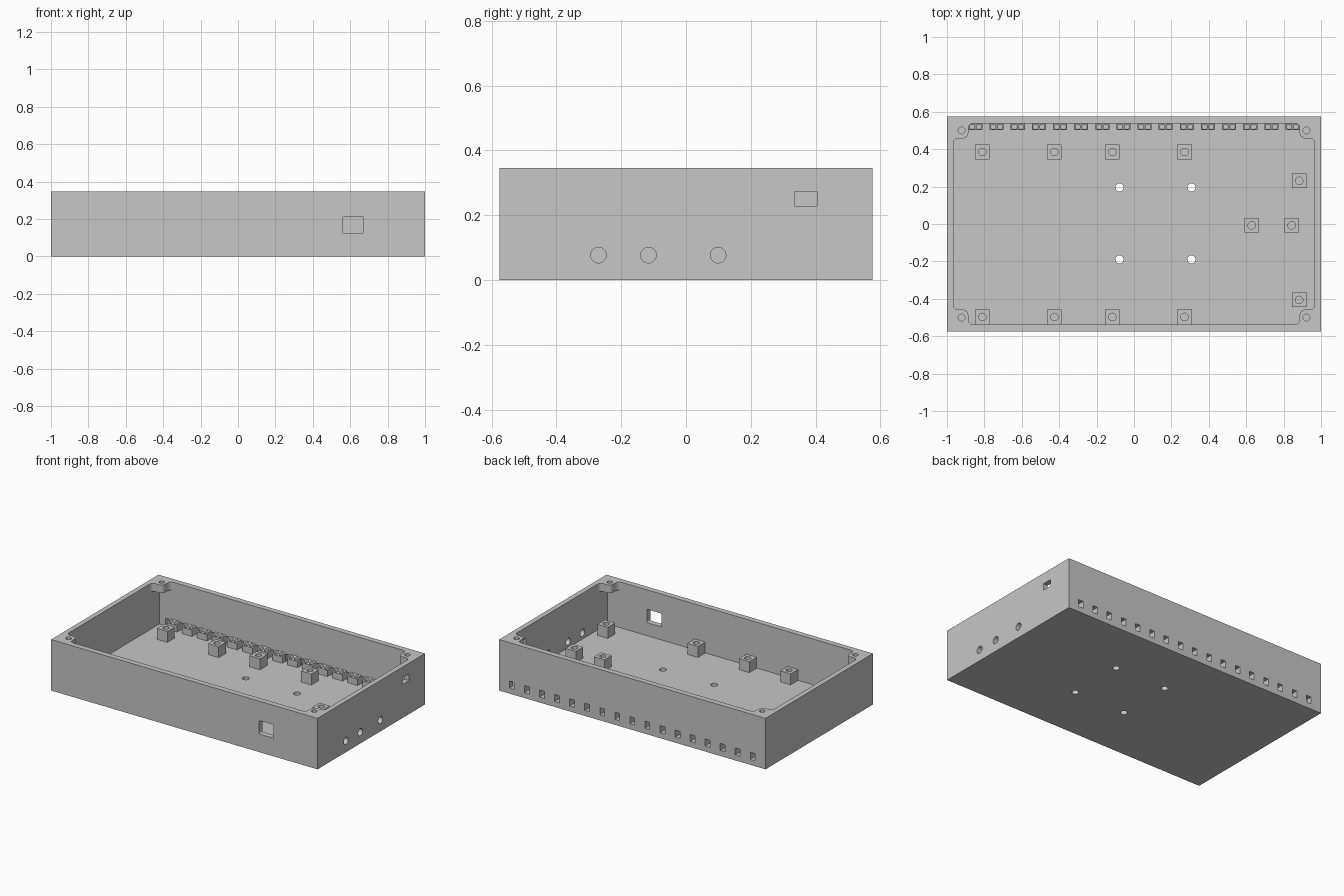
import bpy, bmesh
from math import sin, cos, pi, radians
from mathutils import Matrix, Vector

if "Cube" in bpy.data.objects:
    bpy.data.objects.remove(bpy.data.objects["Cube"])

grey = bpy.data.materials.new("light grey plastic")
grey.use_nodes = True
grey.diffuse_color = (0.57, 0.57, 0.57, 1)
grey.node_tree.nodes["Principled BSDF"].inputs["Base Color"].default_value = grey.diffuse_color

W, D, H = 1.0, 0.576, 0.346      # half width, half depth, height
IX, IY, FLOOR = 0.966, 0.538, 0.035


def add_box(bm, lo, hi):
    lo, hi = Vector(lo), Vector(hi)
    m = Matrix.Translation((lo + hi) / 2) @ Matrix.Diagonal((*(hi - lo), 1))
    return bmesh.ops.create_cube(bm, size=1, matrix=m)["verts"]


def add_cyl(bm, centre, r, length, axis="Z"):
    rot = Matrix.Rotation(pi / 2, 4, "Y") if axis == "X" else Matrix()
    bmesh.ops.create_cone(bm, cap_ends=True, segments=32, radius1=r, radius2=r,
                          depth=length, matrix=Matrix.Translation(centre) @ rot)


def add_prism(bm, pts, z0, z1):
    face = bm.faces.new([bm.verts.new((x, y, z0)) for x, y in pts])
    new = bmesh.ops.extrude_face_region(bm, geom=[face])["geom"]
    bmesh.ops.translate(bm, vec=(0, 0, z1 - z0),
                        verts=[v for v in new if isinstance(v, bmesh.types.BMVert)])


def finish(bm, name):
    bmesh.ops.recalc_face_normals(bm, faces=bm.faces)
    mesh = bpy.data.meshes.new(name)
    bm.to_mesh(mesh)
    bm.free()
    mesh.materials.append(grey)
    ob = bpy.data.objects.new(name, mesh)
    bpy.context.collection.objects.link(ob)
    return ob


def activate(ob):
    bpy.ops.object.select_all(action="DESELECT")
    ob.select_set(True)
    bpy.context.view_layer.objects.active = ob


def cut(ob, bm):
    cutter = finish(bm, "cutter")
    cutter.hide_render = True
    mod = ob.modifiers.new("cut", "BOOLEAN")
    mod.operation, mod.solver, mod.object = "DIFFERENCE", "EXACT", cutter
    activate(ob)
    bpy.ops.object.modifier_apply(modifier=mod.name)
    bpy.data.objects.remove(cutter)
    bpy.ops.object.shade_smooth_by_angle(angle=radians(30))


# Open case shell
bm = bmesh.new()
add_box(bm, (-W, -D, 0), (W, D, H))
case = finish(bm, "case")
bm = bmesh.new()
add_box(bm, (-IX, -IY, FLOOR), (IX, IY, H + 0.1))
cut(case, bm)

# Wall and floor openings, with rounded corners on the front window
bm = bmesh.new()
window = add_box(bm, (0.56, -D - 0.1, 0.123), (0.671, -IY + 0.05, 0.214))
edges = {e for v in window for e in v.link_edges
         if abs(e.verts[0].co.y - e.verts[1].co.y) > 0.01}
bmesh.ops.bevel(bm, geom=list(edges), offset=0.008, segments=3, profile=0.5,
                affect="EDGES")
add_box(bm, (IX - 0.05, 0.334, 0.228), (W + 0.1, 0.404, 0.273))
for y in (-0.27, -0.116, 0.099):
    add_cyl(bm, (W, y, 0.077), 0.024, 0.2, "X")
for x in (-0.078, 0.307):
    for y in (-0.19, 0.195):
        add_cyl(bm, (x, y, 0), 0.022, 0.2)
pitch = 0.113
for i in range(-8, 9):
    add_box(bm, (i * pitch - 0.018, IY - 0.02, FLOOR + 0.002),
            (i * pitch + 0.018, D + 0.1, 0.085))
cut(case, bm)

# Rounded screw bosses under the rim corners
B, R = 0.08, 0.028


def arc(cx, cy, a0, a1):
    angles = [radians(a0 + (a1 - a0) * i / 8) for i in range(9)]
    return [(cx + R * cos(a), cy + R * sin(a)) for a in angles]


profile = ([(0, 0)] + arc(B + R, R, 270, 180) + arc(B - R, B - R, 0, 90)
           + arc(R, B + R, 270, 180))
for sx, side in ((-1, "right"), (1, "left")):
    for sy, end in ((-1, "front"), (1, "back")):
        bm = bmesh.new()
        add_prism(bm, [(sx * (IX - u), sy * (IY - v)) for u, v in profile], H - 0.055, H)
        boss = finish(bm, f"{end}_{side}_screw_boss")
        bm = bmesh.new()
        add_cyl(bm, (sx * 0.922, sy * 0.5, H), 0.018, 0.2)
        cut(boss, bm)

# Square board standoffs with screw holes
spots = [(x, y) for x in (-0.811, -0.426, -0.116, 0.27) for y in (-0.497, 0.385)]
spots += [(0.883, 0.231), (0.629, -0.007), (0.843, -0.007), (0.883, -0.406)]
bm, holes = bmesh.new(), bmesh.new()
for x, y in spots:
    add_box(bm, (x - 0.039, y - 0.039, FLOOR), (x + 0.039, y + 0.039, 0.11))
    add_cyl(holes, (x, y, 0.11), 0.02, 0.12)
cut(finish(bm, "standoffs"), holes)

# Row of drilled blocks between the back slots, tops sloping down to the front
bm, holes = bmesh.new(), bmesh.new()
for i in range(16):
    x = (i - 7.5) * pitch
    block = add_box(bm, (x - 0.0375, 0.503, FLOOR), (x + 0.0375, IY, 0.093))
    for v in block:
        if v.co.z > 0.09 and v.co.y < 0.51:
            v.co.z = 0.078
    for dx in (-0.018, 0.018):
        add_cyl(holes, (x + dx, 0.52, 0.095), 0.013, 0.08)
cut(finish(bm, "back_blocks"), holes)
